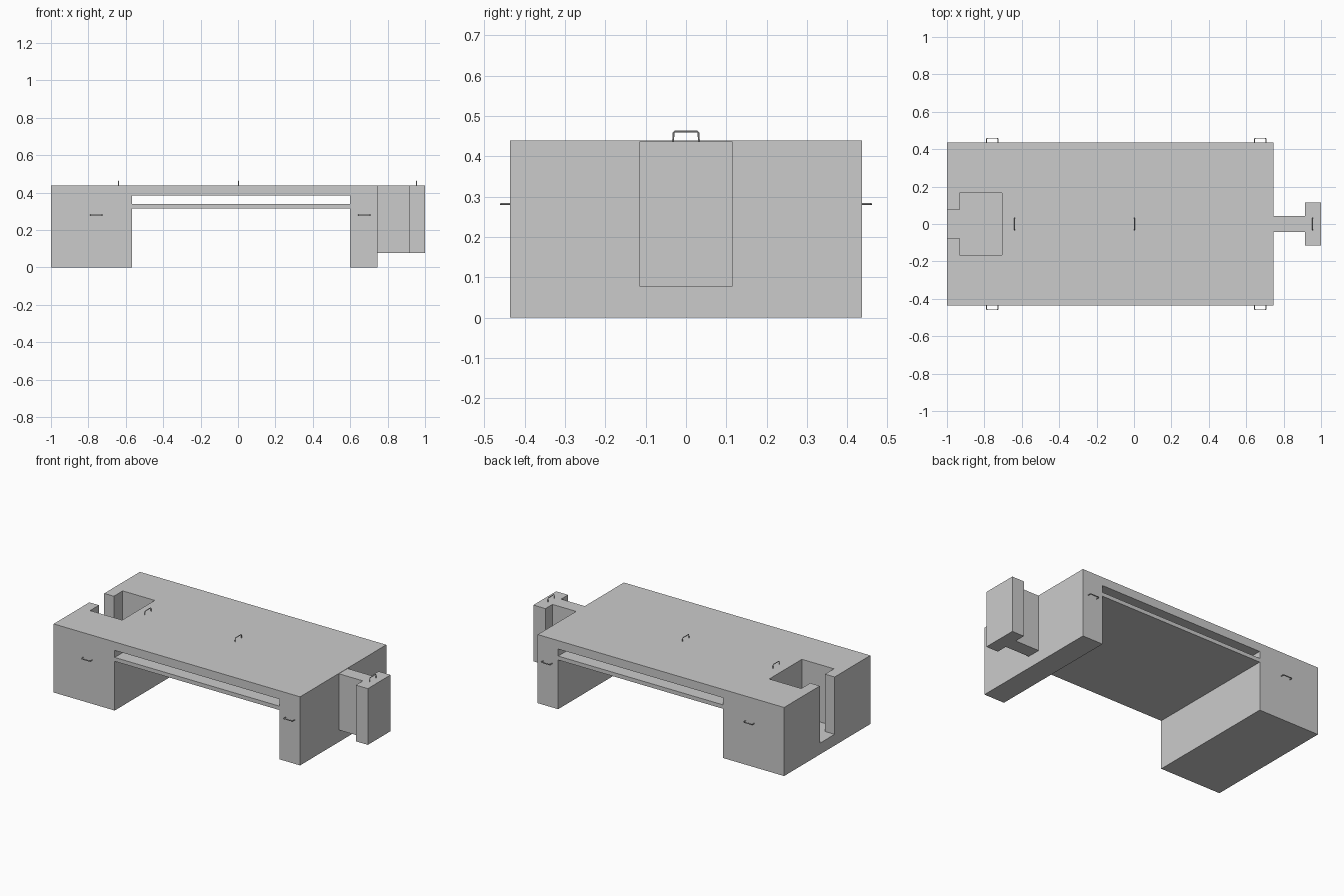
import bpy, bmesh
from mathutils import Vector

if "Cube" in bpy.data.objects:
    bpy.data.objects.remove(bpy.data.objects["Cube"])

grey = bpy.data.materials.new("light grey")
grey.diffuse_color = (0.6, 0.6, 0.6, 1)
grey.use_nodes = True
grey.node_tree.nodes["Principled BSDF"].inputs["Base Color"].default_value = grey.diffuse_color


def prism(name, outline, z0, z1):
    """Extrude an xy outline from z0 to z1."""
    bm = bmesh.new()
    face = bm.faces.new([bm.verts.new((x, y, z0)) for x, y in outline])
    ext = bmesh.ops.extrude_face_region(bm, geom=[face])
    verts = [v for v in ext["geom"] if isinstance(v, bmesh.types.BMVert)]
    bmesh.ops.translate(bm, verts=verts, vec=(0, 0, z1 - z0))
    bmesh.ops.recalc_face_normals(bm, faces=bm.faces)
    mesh = bpy.data.meshes.new(name)
    bm.to_mesh(mesh)
    bm.free()
    mesh.materials.append(grey)
    ob = bpy.data.objects.new(name, mesh)
    bpy.context.collection.objects.link(ob)
    return ob


def box(name, x0, x1, half_y, z0, z1):
    return prism(name, [(x0, -half_y), (x1, -half_y), (x1, half_y), (x0, half_y)], z0, z1)


def tee(x_neck, x_step, x_end, neck, head):
    """T-shaped outline, mirrored across the x axis."""
    half = [(x_neck, neck), (x_step, neck), (x_step, head), (x_end, head)]
    return half + [(x, -y) for x, y in reversed(half)]


def cut(target, cutter):
    mod = target.modifiers.new(cutter.name, "BOOLEAN")
    mod.operation, mod.solver, mod.object = "DIFFERENCE", "EXACT", cutter
    bpy.context.view_layer.objects.active = target
    bpy.ops.object.modifier_apply(modifier=mod.name)
    bpy.data.objects.remove(cutter)


# Main block with the underside opening, through slot and connector socket
body = box("body", -1.0, 0.745, 0.436, 0, 0.439)
cut(body, box("underside_cutter", -0.568, 0.60, 0.6, -0.1, 0.315))
cut(body, box("slot_cutter", -0.568, 0.60, 0.6, 0.34, 0.385))
cut(body, prism("socket_cutter", tee(-1.1, -0.932, -0.705, 0.075, 0.165), 0.072, 0.6))

# Connector tab that matches the socket
prism("connector_tab", tee(0.745, 0.915, 1.0, 0.044, 0.115), 0.077, 0.437)


def handle(name, center, along, out):
    """Thin wire loop: 'along' is the grip direction, 'out' points off the surface."""
    c, a, o = Vector(center), Vector(along), Vector(out)
    shape = [(-0.032, -0.004), (-0.031, 0.019), (-0.027, 0.0225),
             (0.027, 0.0225), (0.031, 0.019), (0.032, -0.004)]
    curve = bpy.data.curves.new(name, "CURVE")
    curve.dimensions = "3D"
    curve.bevel_depth = 0.0028
    curve.bevel_resolution = 1
    curve.use_fill_caps = True
    spline = curve.splines.new("POLY")
    spline.points.add(len(shape) - 1)
    for p, (s, t) in zip(spline.points, shape):
        p.co = (*(c + a * s + o * t), 1)
    curve.materials.append(grey)
    ob = bpy.data.objects.new(name, curve)
    bpy.context.collection.objects.link(ob)
    bpy.ops.object.select_all(action="DESELECT")
    ob.select_set(True)
    bpy.context.view_layer.objects.active = ob
    bpy.ops.object.convert(target="MESH")
    bpy.ops.object.shade_smooth_by_angle()


# Lifting handles on top
for i, x in enumerate((-0.638, 0.002, 0.955)):
    handle(f"top_handle_{i + 1}", (x, 0, 0.439), (0, 1, 0), (0, 0, 1))

# Handles on the front and back faces
for side, s in (("front", -1), ("back", 1)):
    for end, x in (("left", -0.758), ("right", 0.675)):
        handle(f"{side}_{end}_handle", (x, s * 0.436, 0.281), (1, 0, 0), (0, s, 0))
